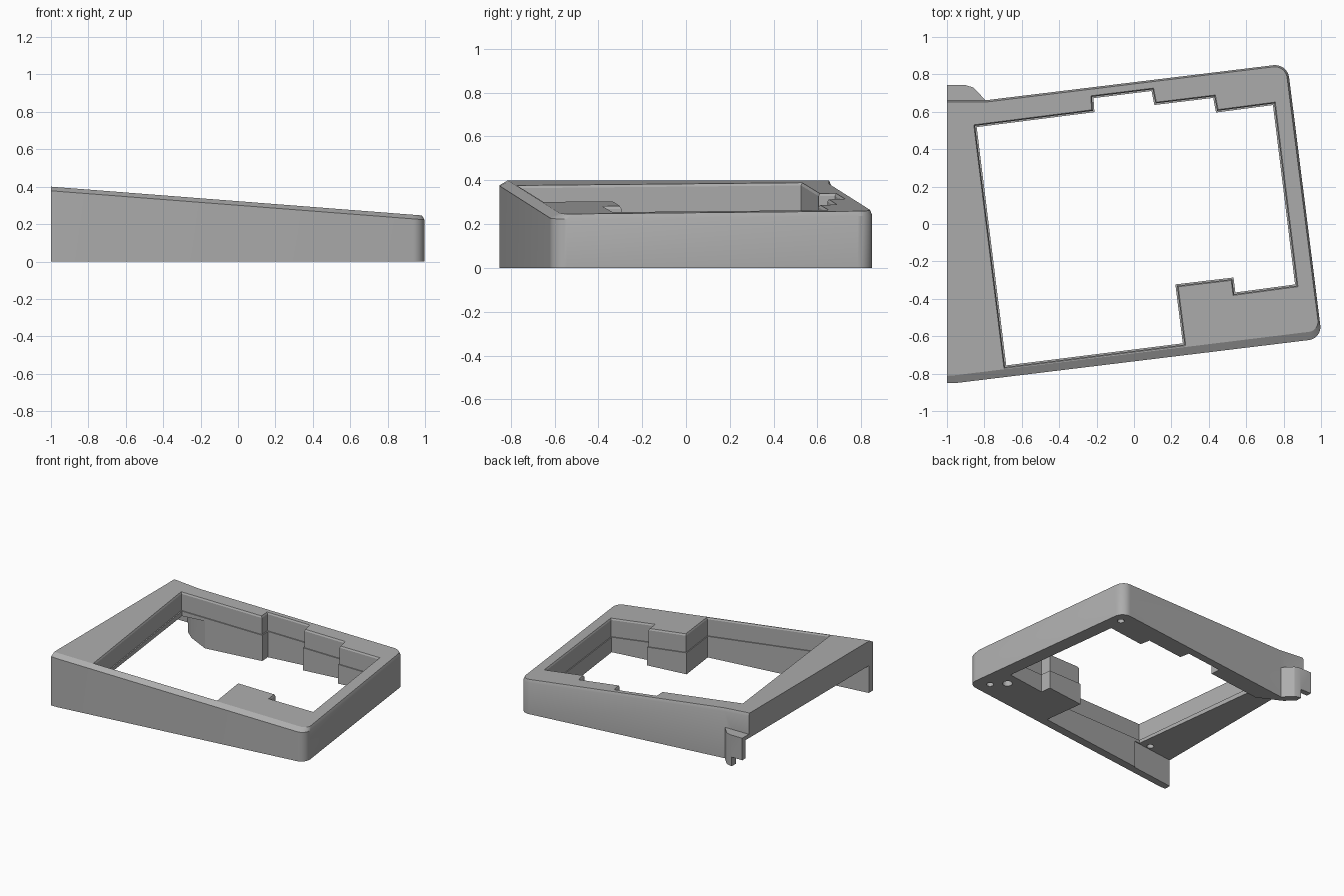
import bpy, bmesh, math
from mathutils import Vector

cube = bpy.data.objects.get("Cube")
if cube:
    bpy.data.objects.remove(cube, do_unlink=True)

grey = bpy.data.materials.new("plain grey")
grey.use_nodes = True
COL = (0.42, 0.42, 0.42, 1)
grey.diffuse_color = COL
grey.node_tree.nodes["Principled BSDF"].inputs["Base Color"].default_value = COL


def top(x, drop=0.0):
    """Height of the sloping top plane."""
    return 0.4 - 0.0775 * (x + 1) - drop


def rounded(corners, steps=8):
    """Polygon from (x, y, radius) corners, with filleted corners."""
    out = []
    for i, (x, y, r) in enumerate(corners):
        p = Vector((x, y))
        if r == 0:
            out.append(p)
            continue
        a, b = Vector(corners[i - 1][:2]), Vector(corners[(i + 1) % len(corners)][:2])
        s, e = p + (a - p).normalized() * r, p + (b - p).normalized() * r
        c = s + e - p
        for k in range(steps + 1):
            t = k / steps * math.pi / 2
            out.append(c + (s - c) * math.cos(t) + (e - c) * math.sin(t))
    return out


def inset(pts, d):
    """Move each side of a counter-clockwise polygon inwards by d."""
    out = []
    for i, p in enumerate(pts):
        u = (p - pts[i - 1]).normalized()
        v = (pts[(i + 1) % len(pts)] - p).normalized()
        n1, n2 = Vector((-u.y, u.x)), Vector((-v.y, v.x))
        out.append(p + (n1 + n2) * d / (1 + n1.dot(n2)))
    return out


def loft(name, loops):
    """Closed solid through (points, height) loops; height is a number or a function of x."""
    bm = bmesh.new()
    rings = []
    for pts, z in loops:
        rings.append([bm.verts.new((p[0], p[1], z(p[0]) if callable(z) else z)) for p in pts])
    for a, b in zip(rings, rings[1:]):
        n = len(a)
        for i in range(n):
            j = (i + 1) % n
            bm.faces.new((a[i], a[j], b[j], b[i]))
    bm.faces.new(rings[0][::-1])
    bm.faces.new(rings[-1])
    bmesh.ops.recalc_face_normals(bm, faces=bm.faces[:])
    me = bpy.data.meshes.new(name)
    bm.to_mesh(me)
    bm.free()
    ob = bpy.data.objects.new(name, me)
    bpy.context.collection.objects.link(ob)
    me.materials.append(grey)
    return ob


def cut(ob, cutter):
    m = ob.modifiers.new("cut", "BOOLEAN")
    m.operation, m.solver, m.object = "DIFFERENCE", "EXACT", cutter
    bpy.context.view_layer.objects.active = ob
    bpy.ops.object.modifier_apply(modifier=m.name)


# Outer body: wide chamfer along the front, narrow one elsewhere
outer = rounded([(-1, -.85, 0), (-.95, -.85, 0), (1.005, -.612, .07),
                 (.82, .858, .075), (-.79, .662, 0), (-1, .662, 0)])
rim = rounded([(-1, -.812, 0), (-.95, -.808, 0), (.99, -.57, .055),
               (.81, .848, .065), (-.79, .652, 0), (-1, .652, 0)])
body = loft("case_body", [(outer, 0), (outer, lambda x: top(x, .022)), (rim, top)])

# Stepped opening, slightly narrower in its lower half
hole = [Vector(p) for p in (
    (-.69, -.765), (.27, -.645), (.23, -.33), (.525, -.295), (.535, -.375),
    (.87, -.33), (.75, .645), (.445, .605), (.43, .683), (.115, .645),
    (.10, .72), (-.225, .68), (-.22, .605), (-.85, .525))]
low, wide = inset(hole, .008), inset(hole, -.006)
opening = loft("opening_cutter", [
    (low, -.1), (low, lambda x: top(x, .14)), (hole, lambda x: top(x, .14)),
    (hole, lambda x: top(x, .012)), (wide, top), (wide, .6)])

# Open space under the left wing
pocket = loft("pocket_cutter", [(
    [(-1.1, -.814), (-.64, -.757), (-.64, .53), (-.72, .57), (-.84, .63), (-.92, .70), (-1.1, .70)], h)
    for h in (-.1, .21)])

# Joining tongue behind the left wing
tongue = loft("back_tongue", [(
    [(-1, .64), (-.78, .64), (-.795, .662), (-.83, .70), (-.86, .73), (-.90, .742), (-1, .742)], h)
    for h in (0, .24)])
notch = loft("notch_cutter", [(
    [(-1.1, .67), (-.91, .67), (-.91, .8), (-1.1, .8)], h) for h in (-.1, .07)])

# Screw holes in the underside
screws = []
for x, y, r, z0, z1 in ((.755, .755, .025, -.1, .12), (.885, -.52, .025, -.1, .12),
                        (.80, -.43, .035, -.1, .06), (-.77, -.74, .025, .15, .3)):
    ring = [(x + r * math.cos(a * math.tau / 20), y + r * math.sin(a * math.tau / 20)) for a in range(20)]
    screws.append(loft("screw_cutter", [(ring, z0), (ring, z1)]))

for c in [opening, pocket] + screws:
    cut(body, c)
for c in (pocket, notch):
    cut(tongue, c)
for c in [opening, pocket, notch] + screws:
    bpy.data.objects.remove(c, do_unlink=True)

# Smooth the rounded corners, keep edges sharp
bpy.ops.object.select_all(action="DESELECT")
for ob in (body, tongue):
    ob.select_set(True)
bpy.context.view_layer.objects.active = body
bpy.ops.object.shade_smooth_by_angle(angle=math.radians(25))
